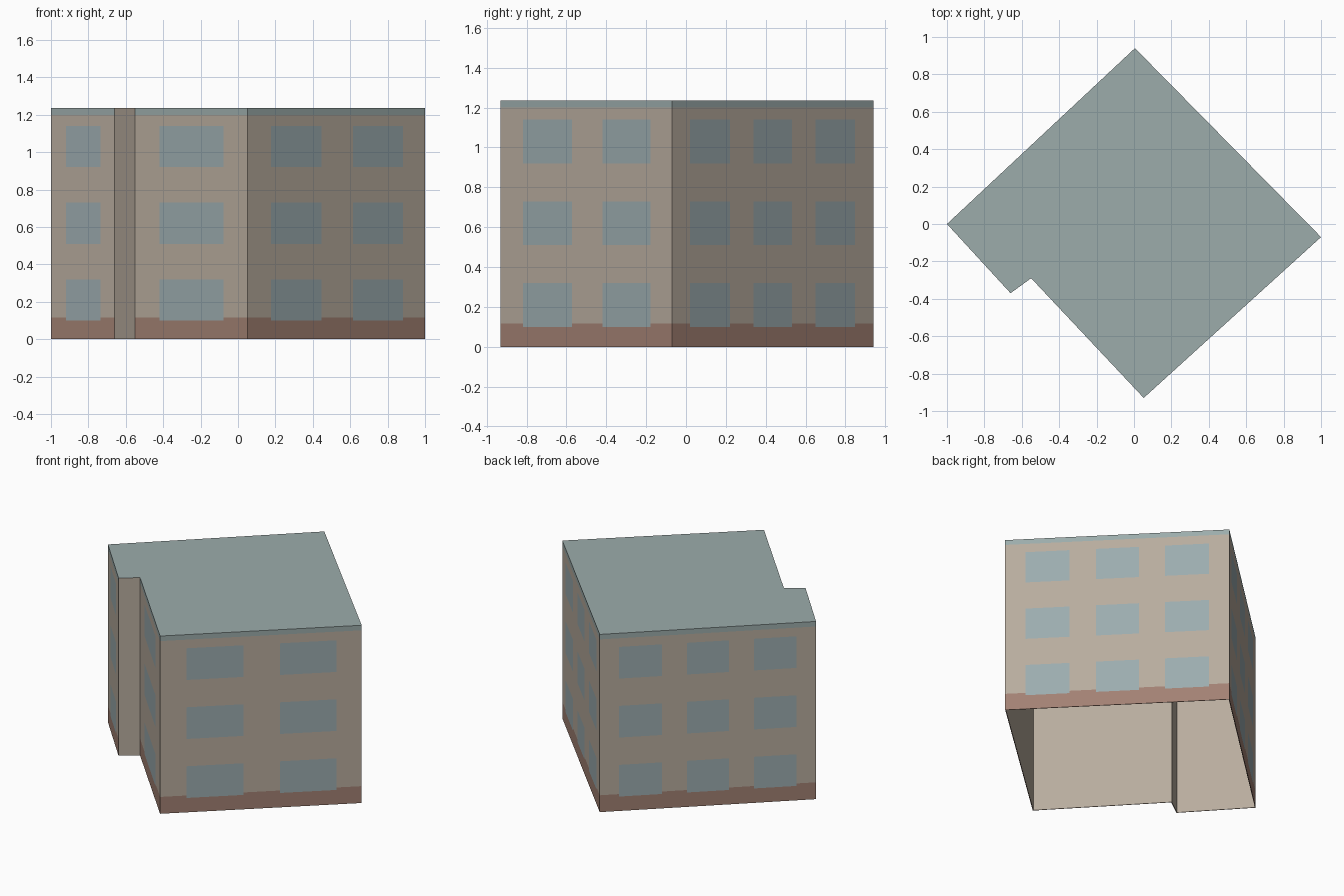
import bpy, bmesh
from mathutils import Vector

cube = bpy.data.objects.get("Cube")
if cube:
    bpy.data.objects.remove(cube, do_unlink=True)


def make_material(name, rgb):
    linear = [((c / 255 + 0.055) / 1.055) ** 2.4 for c in rgb] + [1.0]
    mat = bpy.data.materials.new(name)
    mat.use_nodes = True
    mat.diffuse_color = linear
    mat.node_tree.nodes["Principled BSDF"].inputs["Base Color"].default_value = linear
    return mat


ROOF, WINDOW, BASE, PLASTER = range(4)
materials = [make_material("roof grey green", (156, 172, 171)),
             make_material("window blue grey", (156, 172, 175)),
             make_material("base brick red", (162, 129, 115)),
             make_material("wall plaster beige", (184, 172, 158))]

# Footprint corners, each with the window spans along the wall that follows it;
# None marks the plain wall of the notch
three = [(0.09, 0.287), (0.404, 0.597), (0.712, 0.909)]
walls = [((-1.0, 0.0), [(0.235, 0.78)]),
         ((-0.66, -0.37), None),
         ((-0.55, -0.29), [(0.217, 0.783)]),
         ((0.052, -0.93), [(0.13, 0.415), (0.595, 0.875)]),
         ((1.0, -0.07), three),
         ((0.005, 0.94), three)]
window_rows = [(0.10, 0.32), (0.51, 0.73), (0.92, 1.14)]
base_top, band_bottom, height = 0.117, 1.2, 1.235
levels = sorted([0, base_top, band_bottom, height] + [z for row in window_rows for z in row])

# Plan outline split at the window edges; each strip is glazed, solid or plain
outline, strips = [], []
for i, (corner, spans) in enumerate(walls):
    start, end = Vector(corner), Vector(walls[(i + 1) % len(walls)][0])
    cuts = [0] + [t for span in spans or [] for t in span]
    for k, t in enumerate(cuts):
        outline.append(start.lerp(end, t))
        strips.append("plain" if spans is None else "glazed" if k % 2 else "solid")


def cell_material(strip, z):
    if strip == "plain":
        return PLASTER
    if strip == "glazed" and any(lo < z < hi for lo, hi in window_rows):
        return WINDOW
    return BASE if z < base_top else ROOF if z > band_bottom else PLASTER


# Walls with flush windows, closed by the flat roof and open underneath
bm = bmesh.new()
rings = [[bm.verts.new((p.x, p.y, z)) for p in outline] for z in levels]
for j in range(len(levels) - 1):
    low, high = rings[j], rings[j + 1]
    for i, strip in enumerate(strips):
        n = (i + 1) % len(strips)
        face = bm.faces.new((low[i], low[n], high[n], high[i]))
        face.material_index = cell_material(strip, (levels[j] + levels[j + 1]) / 2)
bm.faces.new(rings[-1]).material_index = ROOF

mesh = bpy.data.meshes.new("building_shell")
bm.to_mesh(mesh)
bm.free()
for mat in materials:
    mesh.materials.append(mat)
building = bpy.data.objects.new("building_shell", mesh)
bpy.context.collection.objects.link(building)

# Thin plain plaster lining on the inside
lining = building.modifiers.new("plaster_lining", "SOLIDIFY")
lining.thickness = 0.004
lining.offset = -1
lining.use_even_offset = True
lining.material_offset = PLASTER
